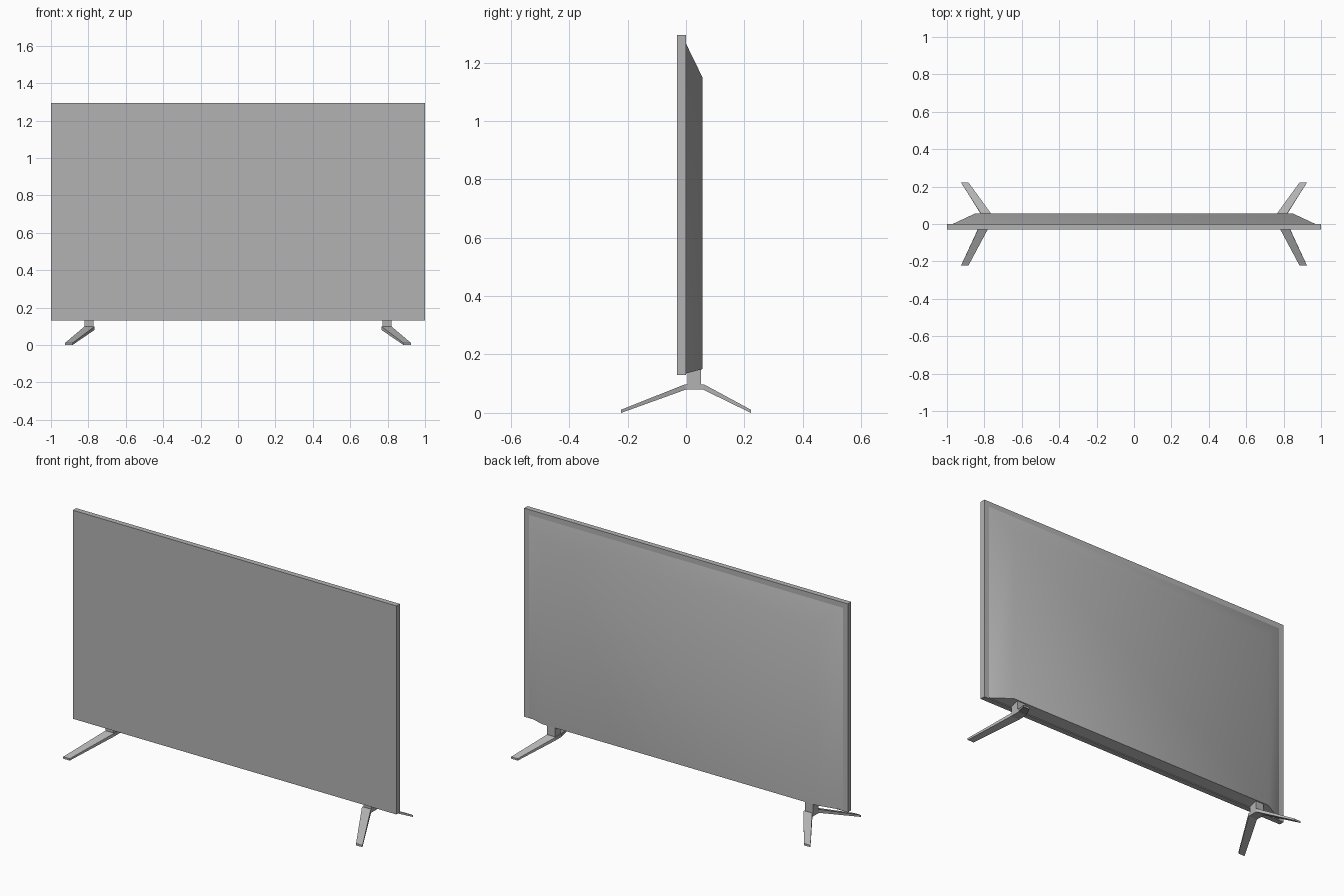
import bpy, bmesh, math

cube = bpy.data.objects.get("Cube")
if cube:
    bpy.data.objects.remove(cube, do_unlink=True)

grey = bpy.data.materials.new("plain_grey")
grey.use_nodes = True
colour = (0.45, 0.45, 0.45, 1)
grey.diffuse_color = colour
grey.node_tree.nodes["Principled BSDF"].inputs["Base Color"].default_value = colour


def loft(name, sections):
    """Skin a run of four-cornered sections and cap both ends."""
    bm = bmesh.new()
    rings = [[bm.verts.new(p) for p in s] for s in sections]
    bm.faces.new(rings[0])
    bm.faces.new(rings[-1])
    for a, b in zip(rings, rings[1:]):
        for i in range(4):
            j = (i + 1) % 4
            bm.faces.new((a[i], a[j], b[j], b[i]))
    bmesh.ops.recalc_face_normals(bm, faces=bm.faces)
    mesh = bpy.data.meshes.new(name)
    bm.to_mesh(mesh)
    bm.free()
    mesh.materials.append(grey)
    ob = bpy.data.objects.new(name, mesh)
    bpy.context.collection.objects.link(ob)
    return ob


def section(x0, x1, y_low, z_low, y_top, z_top):
    return [(x0, y_low, z_low), (x1, y_low, z_low),
            (x1, y_top, z_top), (x0, y_top, z_top)]


def upright(x0, x1, y, z0, z1):
    return section(x0, x1, y, z0, y, z1)


# Thin flat screen panel
loft("screen_panel", [upright(-1, 1, y, 0.13, 1.295) for y in (-0.03, 0)])

# Rear housing with softly shaded sloping borders
housing = loft("rear_housing", [upright(-0.97, 0.97, 0, 0.135, 1.265),
                                upright(-0.85, 0.85, 0.056, 0.15, 1.15)])
bpy.ops.object.select_all(action="DESELECT")
housing.select_set(True)
bpy.context.view_layer.objects.active = housing
bpy.ops.object.shade_smooth_by_angle(angle=math.radians(40))

# Two stands: a short post on a splayed, tapering pair of feet
for side, s in (("left", 1), ("right", -1)):
    loft(side + "_post", [upright(s * 0.772, s * 0.822, y, 0.09, 0.148)
                          for y in (0.005, 0.052)])
    loft(side + "_feet", [
        section(s * 0.885, s * 0.925, -0.222, 0, -0.222, 0.011),
        section(s * 0.768, s * 0.822, 0.0, 0.08, -0.003, 0.098),
        section(s * 0.768, s * 0.822, 0.058, 0.08, 0.061, 0.098),
        section(s * 0.885, s * 0.925, 0.222, 0, 0.222, 0.011)])
